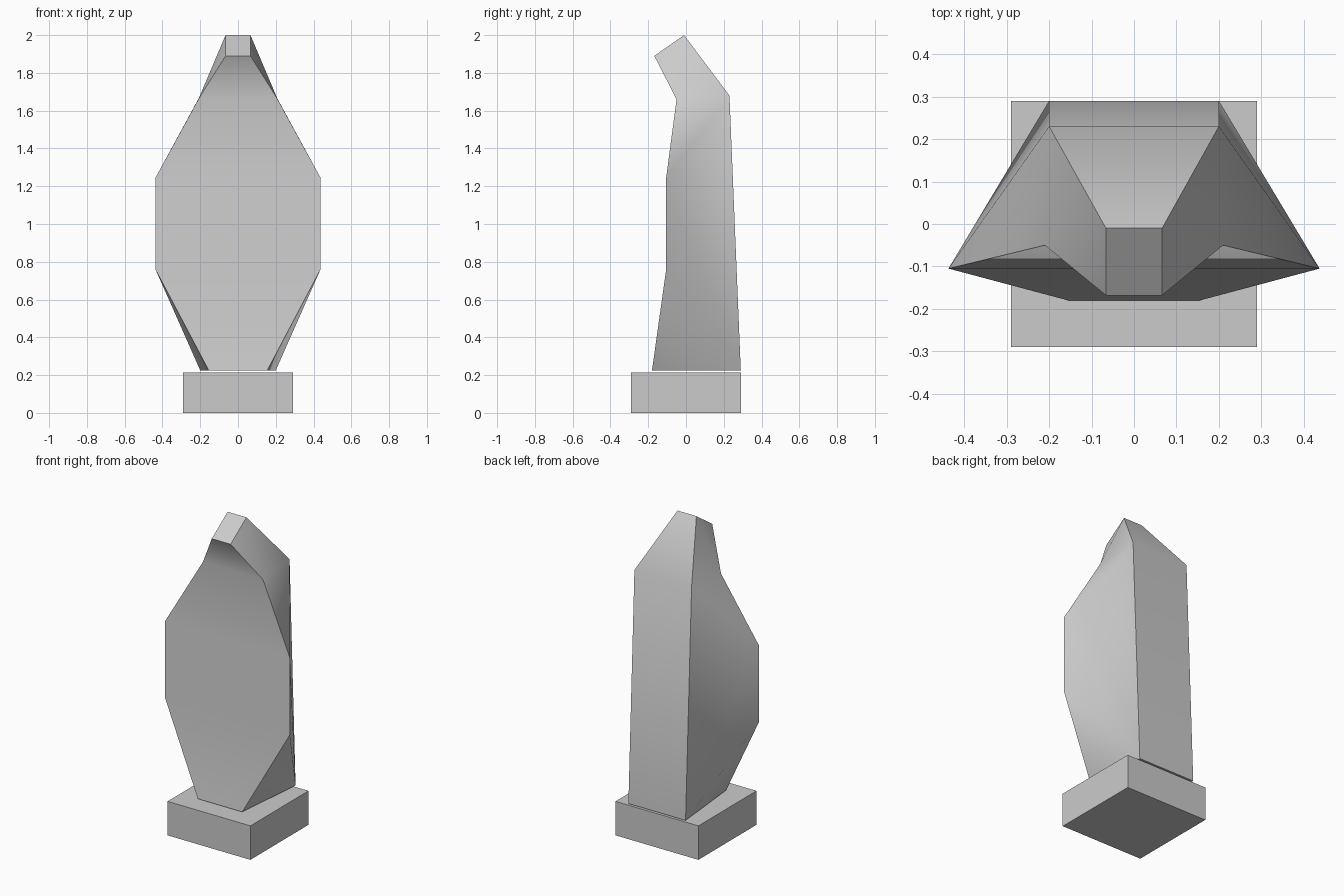
import bpy, bmesh, math

default = bpy.data.objects.get("Cube")
if default:
    bpy.data.objects.remove(default, do_unlink=True)

# One stone-grey material
grey = bpy.data.materials.new("stone_grey")
grey.use_nodes = True
colour = (0.6, 0.6, 0.6, 1)
grey.diffuse_color = colour
bsdf = next(n for n in grey.node_tree.nodes if n.type == 'BSDF_PRINCIPLED')
bsdf.inputs["Base Color"].default_value = colour


def finish(bm, name):
    bmesh.ops.recalc_face_normals(bm, faces=bm.faces[:])
    mesh = bpy.data.meshes.new(name)
    bm.to_mesh(mesh)
    bm.free()
    mesh.materials.append(grey)
    obj = bpy.data.objects.new(name, mesh)
    bpy.context.collection.objects.link(obj)
    return obj


# Square plinth
bm = bmesh.new()
bmesh.ops.create_cube(bm, size=1)
for v in bm.verts:
    v.co = (v.co.x * 0.58, v.co.y * 0.58, (v.co.z + 0.5) * 0.215)
finish(bm, "plinth")

# Carved body: half-width, depth and height along the front and back edges
front = [(0.155, -0.18, 0.225), (0.437, -0.105, 0.76), (0.437, -0.105, 1.245),
         (0.21, -0.05, 1.66), (0.066, -0.168, 1.89)]
back = [(0.2, 0.29, 0.225), (0.2, 0.23, 1.68), (0.066, -0.01, 2.0)]

bm = bmesh.new()
sides = []
for s in (-1, 1):
    f = [bm.verts.new((s * x, y, z)) for x, y, z in front]
    b = [bm.verts.new((s * x, y, z)) for x, y, z in back]
    sides.append((f, b))
    # Faceted flank between the front and back edges
    for face in ((f[0], b[0], f[1]), (f[1], b[0], f[2]), (f[2], b[0], b[1]),
                 (f[2], b[1], f[3]), (f[3], b[1], b[2]), (f[3], b[2], f[4])):
        bm.faces.new(face)

# Strip around the front, cap, back and underside joining both flanks
left, right = [f + b[::-1] for f, b in sides]
for i in range(len(left)):
    j = (i + 1) % len(left)
    bm.faces.new((left[i], left[j], right[j], right[i]))
for face in bm.faces:
    face.smooth = True
body = finish(bm, "carved_body")
body.data.set_sharp_from_angle(angle=math.radians(50))
